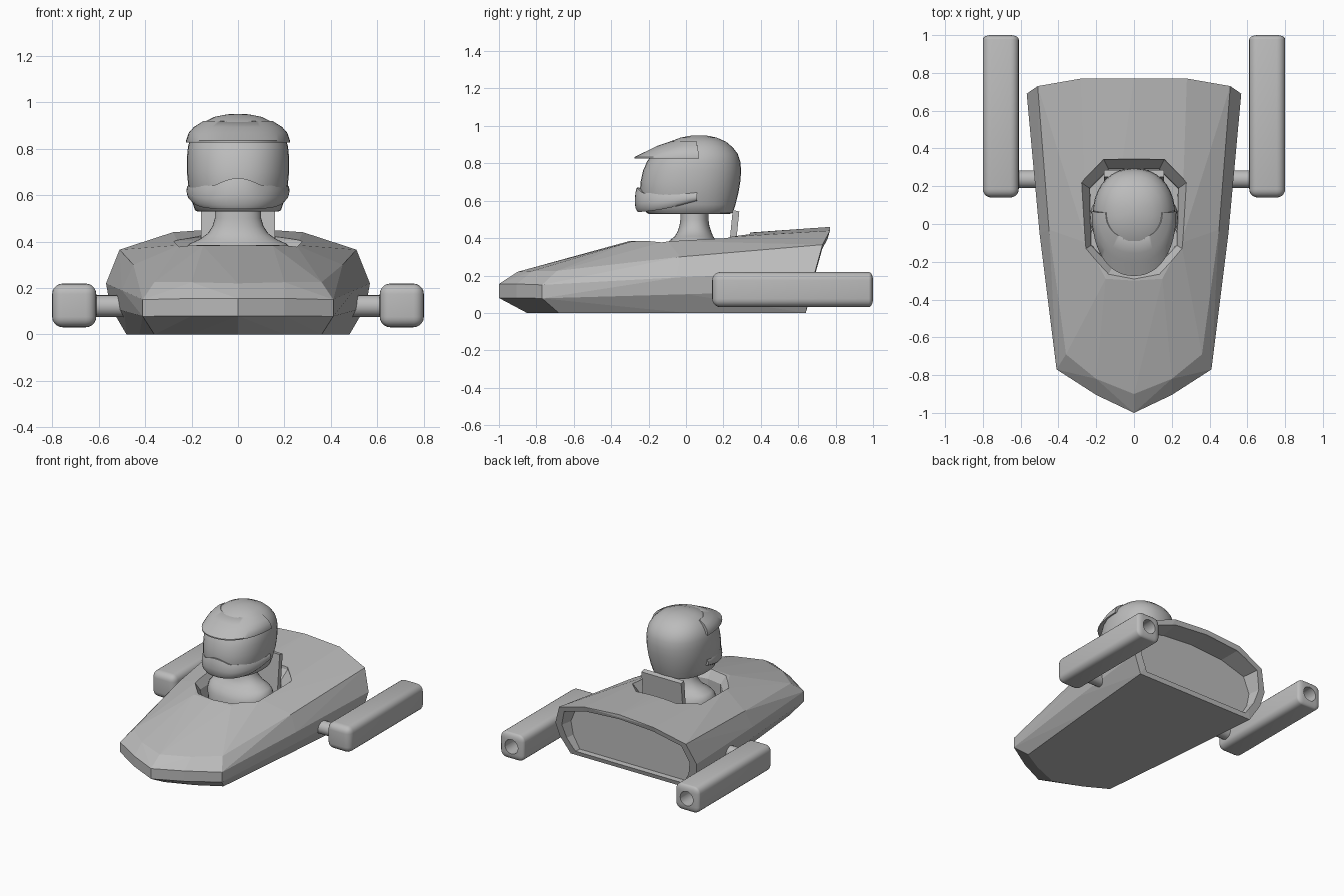
import bpy, bmesh, math
from mathutils import Vector

if "Cube" in bpy.data.objects:
    bpy.data.objects.remove(bpy.data.objects["Cube"])

grey = bpy.data.materials.new("plain grey")
grey.diffuse_color = (0.5, 0.5, 0.5, 1)
grey.use_nodes = True
grey.node_tree.nodes["Principled BSDF"].inputs["Base Color"].default_value = grey.diffuse_color


def finish(name, bm, smooth=None):
    bmesh.ops.recalc_face_normals(bm, faces=bm.faces)
    me = bpy.data.meshes.new(name)
    bm.to_mesh(me)
    bm.free()
    me.materials.append(grey)
    ob = bpy.data.objects.new(name, me)
    bpy.context.collection.objects.link(ob)
    if smooth:
        bpy.ops.object.select_all(action='DESELECT')
        ob.select_set(True)
        bpy.context.view_layer.objects.active = ob
        bpy.ops.object.shade_smooth_by_angle(angle=math.radians(smooth))
    return ob


def loft(name, rings, smooth=None):
    """Skin closed rings of equal size and cap both ends."""
    bm = bmesh.new()
    vs = [[bm.verts.new(p) for p in r] for r in rings]
    n = len(rings[0])
    for a, b in zip(vs, vs[1:]):
        for i in range(n):
            j = (i + 1) % n
            bm.faces.new((a[i], a[j], b[j], b[i]))
    bm.faces.new(vs[0])
    bm.faces.new(vs[-1])
    return finish(name, bm, smooth)


def oval(z, hw, y0, y1, n=36, p=0.9):
    """Horizontal squarish oval of half width hw from y0 to y1."""
    f = lambda v: math.copysign(abs(v) ** p, v)
    return [(hw * f(math.cos(2 * math.pi * i / n)),
             (y0 + y1) / 2 + (y1 - y0) / 2 * f(math.sin(2 * math.pi * i / n)), z)
            for i in range(n)]


def cut(ob, cutter):
    m = ob.modifiers.new("cut", 'BOOLEAN')
    m.operation = 'DIFFERENCE'
    m.object = cutter
    m.solver = 'EXACT'
    bpy.context.view_layer.objects.active = ob
    bpy.ops.object.modifier_apply(modifier=m.name)
    bpy.data.objects.remove(cutter)


def mirrored(half):
    """Closed outline from a half outline that starts and ends on x = 0."""
    return half + [(-p[0],) + tuple(p[1:]) for p in reversed(half[1:-1])]


# hull: faceted convex shell from its corner points
corners = [
    (0, -1, .155), (0, -1, .08), (.2, -.905, .155), (.2, -.905, .08),     # nose band
    (.41, -.77, .15), (.41, -.77, .078),
    (0, -.9, .22), (.2, -.82, .225), (.36, -.69, .225),                   # nose top
    (0, -.85, 0), (.2, -.77, 0), (.36, -.68, 0),                          # nose bottom
    (0, -.3, .385), (.15, -.29, .382), (.25, -.1, .385),                  # deck
    (.45, -.03, .3), (.50, -.05, .19), (.49, 0, .10), (.425, 0, 0),       # sides
    (0, .77, .46), (.28, .77, .44), (.51, .73, .365),                     # tail
    (.568, .69, .22), (.55, .665, .12), (.48, .64, 0)]
bm = bmesh.new()
for x, y, z in corners:
    bm.verts.new((x, y, z))
    if x:
        bm.verts.new((-x, y, z))
res = bmesh.ops.convex_hull(bm, input=bm.verts)
loose = [v for v in bm.verts if not v.link_faces]
bmesh.ops.delete(bm, geom=loose, context='VERTS')
bmesh.ops.dissolve_limit(bm, angle_limit=math.radians(1.5), verts=bm.verts, edges=bm.edges)
hull = finish("hull", bm)

# cockpit opening with sloped rim
rim = mirrored([(0, .34), (.16, .34), (.28, .22), (.27, -.14), (.14, -.28), (0, -.305)])


def rim_ring(z, s):
    return [(x * s, .03 + (y - .03) * s, z) for x, y in rim]


cut(hull, loft("cockpit_cutter", [rim_ring(.12, .83), rim_ring(.33, .84),
                                  rim_ring(.405, 1), rim_ring(.55, 1.06)]))

# recessed tail panel
tail = mirrored([(0, .425), (.27, .405), (.475, .343), (.525, .22), (.505, .12),
                 (.45, .025), (0, .025)])
cut(hull, loft("tail_cutter", [[(x * s, y, .2 + (z - .2) * s) for x, z in tail]
                               for y, s in ((.61, .95), (.75, 1), (1, 1))]))

# seat back: leaning plate
loft("seat_back", [[(x, .215, .2), (x, .25, .2), (x, .285, .543), (x, .25, .55)]
                   for x in (-.16, .16)])

# driver torso and neck
loft("driver_body", [oval(*r) for r in (
    (.12, .19, -.12, .19), (.25, .225, -.14, .2), (.33, .235, -.13, .19),
    (.365, .23, -.11, .175), (.39, .21, -.085, .16), (.41, .165, -.06, .145),
    (.435, .13, -.045, .135), (.465, .11, -.035, .125), (.50, .1, -.03, .12),
    (.56, .098, -.03, .12))], 60)

# helmet shell
loft("helmet", [oval(*r) for r in (
    (.53, .175, -.2, .235), (.535, .185, -.21, .25), (.58, .2, -.235, .265),
    (.64, .214, -.247, .28), (.70, .22, -.243, .29), (.76, .22, -.23, .295),
    (.81, .215, -.208, .29), (.85, .203, -.18, .277), (.885, .18, -.14, .25),
    (.915, .147, -.09, .215), (.937, .1, -.03, .165), (.947, .05, .02, .12),
    (.95, .015, .055, .085))], 50)


def arc(t, w, d, y):
    """Point around the front of the helmet, t from -1 to 1."""
    a = t * math.pi / 2
    return w * math.copysign(abs(math.sin(a)) ** .9, a), y - d * abs(math.cos(a)) ** .9


# chin guard: band wrapped round the lower front
rings = []
for i in range(33):
    t = i / 16 - 1
    c = abs(t)
    bump = max(0, 1 - (c / .35) ** 2) ** 2 * .035
    lo = .54 + .06 * c ** 3
    hi = .637 + .008 * c + bump
    ring = []
    for off, k in ((-.03, .05), (.0, .0), (.012, .15), (.016, .45), (.012, .8), (.004, 1), (-.03, .95)):
        x, y = arc(t, .208 + off * .9, .318 + off, .06)
        ring.append((x, y, lo + (hi - lo) * k))
    rings.append(ring)
loft("chin_guard", rings, 50)

# helmet peak
rings = []
for i in range(33):
    t = i / 16 - 1
    ring = []
    for w, d, y, z in ((.19, .22, .06, .832), (.223, .345, .07, .826), (.224, .345, .07, .834),
                       (.212, .27, .065, .868), (.19, .215, .06, .893),
                       (.15, .14, .06, .918), (.12, .1, .06, .9)):
        px, py = arc(t, w, d, y)
        ring.append((px, py, z))
    rings.append(ring)
loft("helmet_peak", rings, 45)

# side pods with exhaust holes, and their struts
for side, label in ((1, "left"), (-1, "right")):
    bpy.ops.mesh.primitive_cube_add(size=1, location=(side * .705, .57, .125))
    pod = bpy.context.object
    pod.name = label + "_pod"
    pod.scale = (.19, .86, .188)
    bpy.ops.object.transform_apply(location=False, rotation=False, scale=True)
    b = pod.modifiers.new("round", 'BEVEL')
    b.width, b.segments = .045, 5
    bpy.ops.object.modifier_apply(modifier="round")
    for v in pod.data.vertices:          # tail end is less rounded than the nose
        if v.co.y > .38:
            v.co.y = .43 - (.43 - v.co.y) * .5
    pod.data.materials.append(grey)
    bpy.ops.mesh.primitive_cylinder_add(vertices=24, radius=.052, depth=.3,
                                        location=(side * .705, 1, .125),
                                        rotation=(math.pi / 2, 0, 0))
    hole = bpy.context.object
    hole.data.materials.append(grey)
    cut(pod, hole)
    bpy.ops.object.select_all(action='DESELECT')
    pod.select_set(True)
    bpy.ops.object.shade_smooth_by_angle(angle=math.radians(40))

    bpy.ops.mesh.primitive_cylinder_add(vertices=20, radius=.047, depth=.2,
                                        location=(side * .54, .237, .122),
                                        rotation=(0, math.pi / 2, 0))
    strut = bpy.context.object
    strut.name = label + "_strut"
    strut.data.materials.append(grey)
    bpy.ops.object.shade_smooth_by_angle(angle=math.radians(40))
